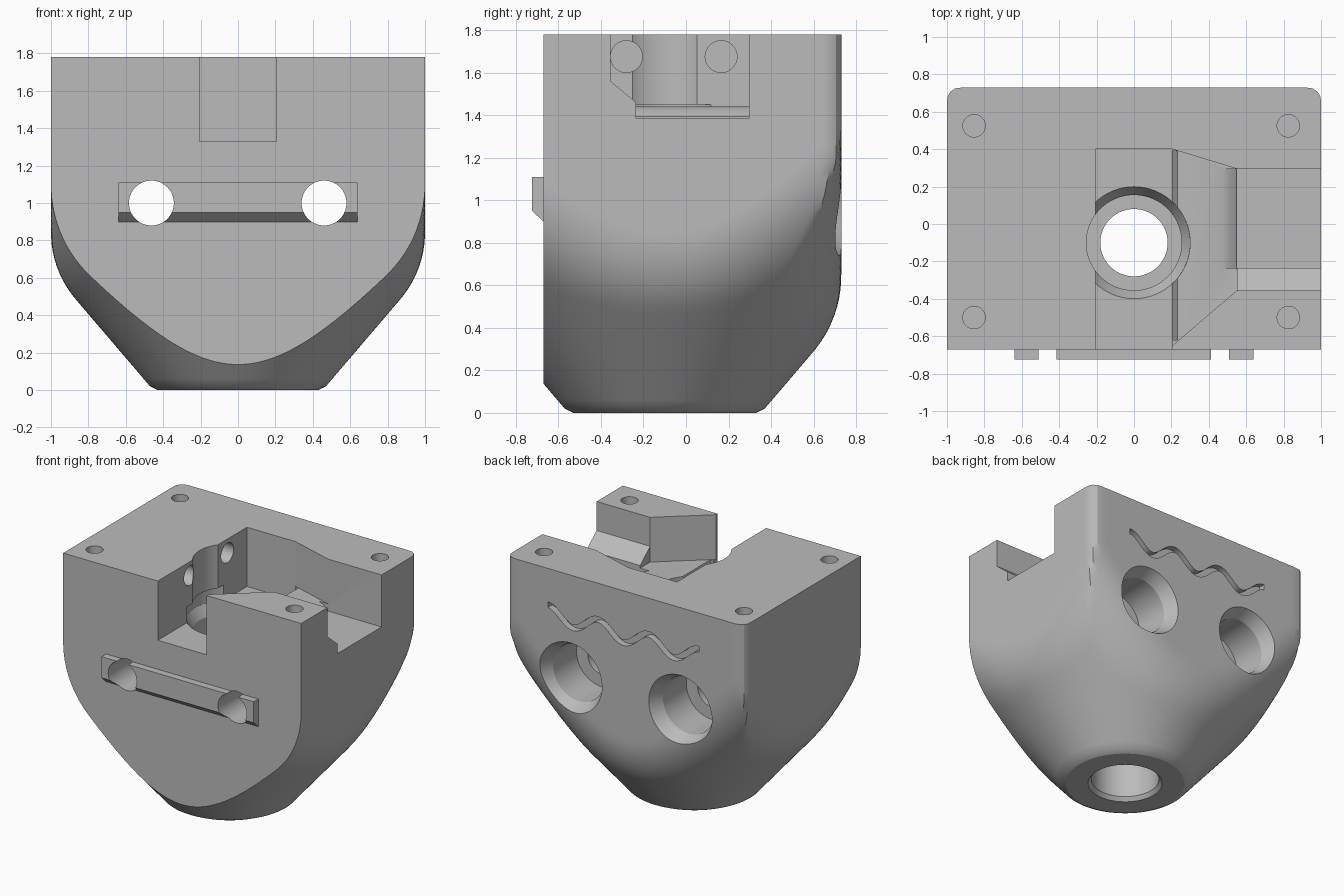
import bpy, bmesh, math
from mathutils import Matrix, Vector

if "Cube" in bpy.data.objects:
    bpy.data.objects.remove(bpy.data.objects["Cube"])

gray = bpy.data.materials.new("light gray")
gray.use_nodes = True
COLOR = (0.5, 0.5, 0.5, 1)
gray.diffuse_color = COLOR
gray.node_tree.nodes["Principled BSDF"].inputs["Base Color"].default_value = COLOR

TOP, FRONT, BACK, AXIS_Y = 1.78, -0.67, 0.73, -0.1


def to_object(name, bm):
    bmesh.ops.recalc_face_normals(bm, faces=bm.faces)
    mesh = bpy.data.meshes.new(name)
    bm.to_mesh(mesh)
    bm.free()
    mesh.materials.append(gray)
    obj = bpy.data.objects.new(name, mesh)
    bpy.context.collection.objects.link(obj)
    return obj


def prism(name, points, axis, lo, hi):
    """Extrude a 2D outline along an axis from lo to hi."""
    place = {"x": lambda p, t: (t, p[0], p[1]),
             "y": lambda p, t: (p[0], t, p[1]),
             "z": lambda p, t: (p[0], p[1], t)}[axis]
    bm = bmesh.new()
    rings = [[bm.verts.new(place(p, t)) for p in points] for t in (lo, hi)]
    n = len(points)
    for ring in rings:
        bm.faces.new(ring)
    for i in range(n):
        j = (i + 1) % n
        bm.faces.new((rings[0][i], rings[0][j], rings[1][j], rings[1][i]))
    return to_object(name, bm)


def box(name, x0, x1, y0, y1, z0, z1):
    return prism(name, [(x0, y0), (x1, y0), (x1, y1), (x0, y1)], "z", z0, z1)


def cone(name, start, end, r0, r1=None, sides=64):
    """Round cutter between two points."""
    a, b = Vector(start), Vector(end)
    bm = bmesh.new()
    turn = (b - a).to_track_quat("Z", "Y").to_matrix().to_4x4()
    bmesh.ops.create_cone(bm, cap_ends=True, segments=sides, radius1=r0,
                          radius2=r0 if r1 is None else r1, depth=(b - a).length,
                          matrix=Matrix.Translation((a + b) / 2) @ turn)
    return to_object(name, bm)


def combine(target, other, operation="DIFFERENCE"):
    mod = target.modifiers.new("cut", "BOOLEAN")
    mod.operation, mod.solver, mod.object = operation, "EXACT", other
    bpy.context.view_layer.objects.active = target
    bpy.ops.object.modifier_apply(modifier=mod.name)
    bpy.data.objects.remove(other)


# Block blended into a cone: distances rounded together by a rolling radius
def blend(d1, d2, c, radius):
    a, b = d1 + radius, d2 + radius
    if a > c * b and b > c * a:
        return math.sqrt((a * a + b * b - 2 * a * b * c) / (1 - c * c)) - radius
    return max(d1, d2)


SLOPE = 1.17
LENGTH = math.hypot(SLOPE, 1)


def distance(r, ca, sa, z):
    x, y = r * ca, r * sa + AXIS_Y
    taper = ((r - 0.47) * SLOPE - (z - 0.02)) / LENGTH
    side, back = abs(x) - 1, y - BACK
    lean = SLOPE / LENGTH
    return max(blend(taper, side, lean * abs(ca), 0.55),
               blend(taper, back, lean * max(sa, 0), 0.55),
               blend(side, back, 0, 0.07), -0.95 - y)


def surface_radius(ca, sa, z):
    if z == 0:
        return 0.43
    lo, hi = 0.1, 2.2
    for _ in range(24):
        mid = (lo + hi) / 2
        if distance(mid, ca, sa, z) < 0:
            lo = mid
        else:
            hi = mid
    return lo


def make_body():
    bm = bmesh.new()
    count = 256
    levels = [0, 0.02] + [0.02 + 0.04 * i for i in range(1, 38)] + [TOP]
    rings = []
    for z in levels:
        ring = []
        for i in range(count):
            t = 2 * math.pi * i / count
            ca, sa = math.cos(t), math.sin(t)
            r = surface_radius(ca, sa, z)
            ring.append(bm.verts.new((r * ca, r * sa + AXIS_Y, z)))
        rings.append(ring)
    for low, high in zip(rings, rings[1:]):
        for i in range(count):
            j = (i + 1) % count
            bm.faces.new((low[i], low[j], high[j], high[i]))
    bm.faces.new(rings[0])
    bm.faces.new(rings[-1])
    return to_object("mount_body", bm)


body = make_body()
combine(body, box("front_cut", -2, 2, -2, FRONT, -1, 3))

# Front rail with a bevelled lower edge
rail = prism("rail", [(-0.725, 1.11), (-0.725, 0.95), (FRONT, 0.9), (-0.6, 0.9), (-0.6, 1.11)],
             "x", -0.64, 0.64)
combine(body, rail, "UNION")

# Filament channel, funnel and side opening
combine(body, box("channel", -0.205, 0.205, -1, 0.4, 1.33, 2))
funnel = [(0.2, 0.4), (0.205, 0.4), (0.55, 0.295), (0.55, -0.355), (0.205, -0.65), (0.2, -0.65)]
combine(body, prism("funnel", funnel, "z", 1.44, 2))
combine(body, prism("channel_ramp", [(0.19, 1.33), (0.205, 1.33), (0.235, 1.45), (0.19, 1.45)],
                    "y", -0.62, 0.39))
combine(body, prism("opening", [(-0.355, 2), (-0.355, 1.56), (-0.235, 1.46), (-0.235, 1.385),
                                (0.295, 1.385), (0.295, 2)], "x", 0.549, 1.2))
combine(body, prism("lip", [(0.47, 1.45), (0.47, 1.44), (0.51, 1.425), (0.56, 1.385), (0.56, 1.45)],
                    "y", -0.235, 0.295))

# Central bore, stepped at both ends
for z0, z1, r0, r1 in ((-0.1, 2, 0.18, 0.18), (0.95, 2, 0.255, 0.255), (1.25, 1.33, 0.255, 0.3),
                       (1.329, 1.45, 0.3, 0.3), (-0.1, 0.3, 0.245, 0.245),
                       (-0.02, 0.03, 0.285, 0.245)):
    combine(body, cone("bore", (0, AXIS_Y, z0), (0, AXIS_Y, z1), r0, r1))

# Two cross bolts with recessed, flared rear ends
for x in (-0.463, 0.46):
    combine(body, cone("bolt_hole", (x, -1, 1), (x, 1, 1), 0.12))
    combine(body, cone("bolt_recess", (x, 0.35, 1), (x, 1, 1), 0.215))
    combine(body, cone("bolt_flare", (x, 0.63, 1), (x, 0.75, 1), 0.215, 0.275))

# Screw holes in the top corners and in the channel wall
for x in (-0.855, 0.825):
    for y in (-0.5, 0.525):
        combine(body, cone("screw_hole", (x, y, 1.4), (x, y, 2), 0.06, sides=32))
for y in (-0.28, 0.165):
    combine(body, cone("wall_hole", (-0.65, y, 1.675), (-0.15, y, 1.675), 0.075, sides=32))

# Wavy groove on the back
upper, lower = [], []
steps, start, span, half = 72, -0.62, 1.27, 0.022
for i in range(steps + 1):
    phase = 6 * math.pi * i / steps
    x, z = start + span * i / steps, 1.445 + 0.06 * math.cos(phase)
    slope = -0.06 * math.sin(phase) * 6 * math.pi / span
    size = math.hypot(1, slope)
    upper.append((x - half * slope / size, z + half / size))
    lower.append((x + half * slope / size, z - half / size))
combine(body, prism("groove", upper + lower[::-1], "y", 0.68, 0.9))

# Keep crisp edges, smooth the blends
bpy.ops.object.select_all(action="DESELECT")
body.select_set(True)
bpy.context.view_layer.objects.active = body
bpy.ops.object.shade_smooth_by_angle(angle=math.radians(25))
